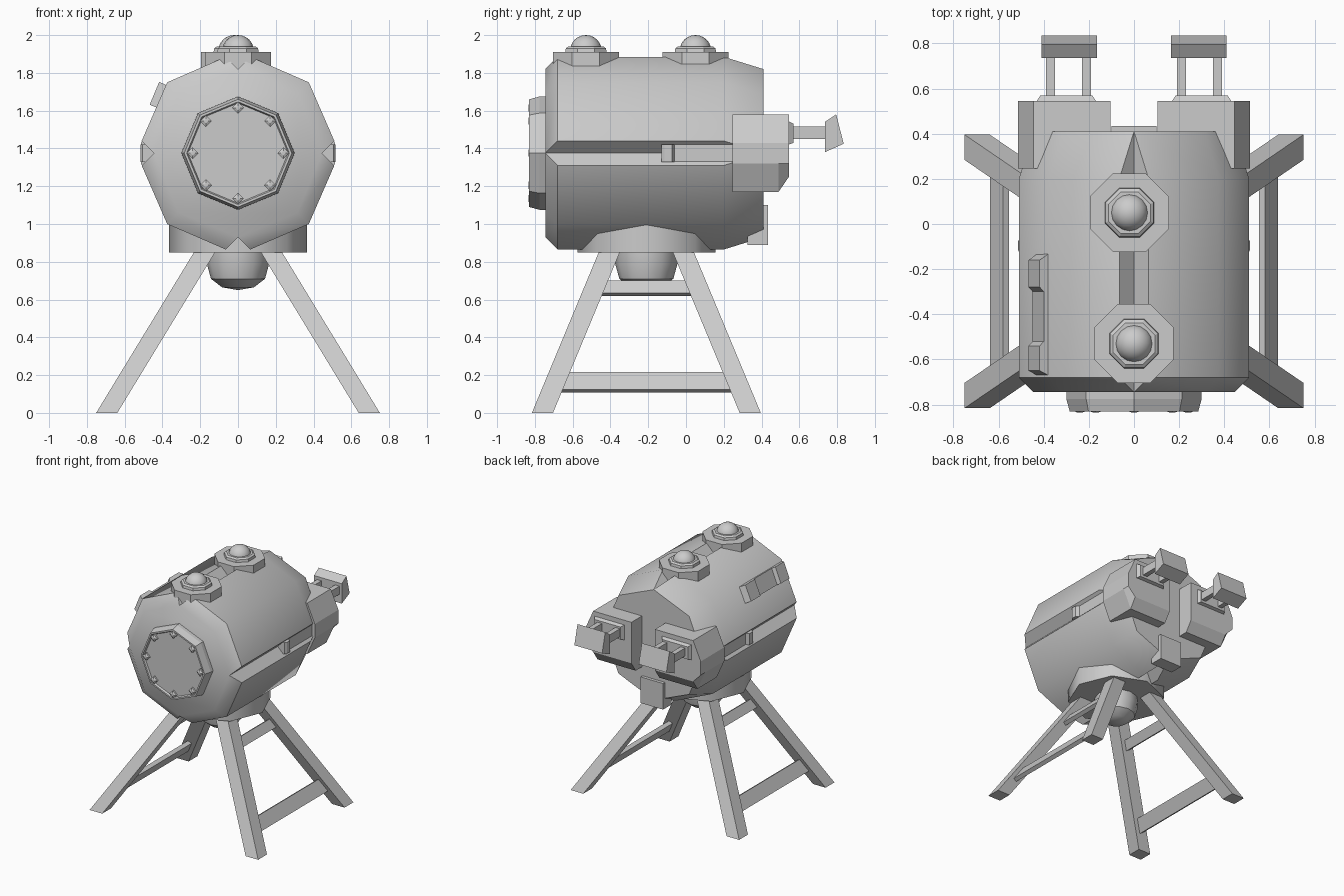
import bpy, bmesh, math
from mathutils import Vector

if "Cube" in bpy.data.objects:
    bpy.data.objects.remove(bpy.data.objects["Cube"])

CZ = 1.375      # barrel axis height
BY = -0.21      # stand centre in y


def loft(name, rings, smooth=None, mirror=""):
    """Skin a list of equal-length 3D rings and cap both ends."""
    bm = bmesh.new()
    vs = [[bm.verts.new(p) for p in r] for r in rings]
    n = len(rings[0])
    for a, b in zip(vs, vs[1:]):
        for i in range(n):
            j = (i + 1) % n
            bm.faces.new((a[i], a[j], b[j], b[i]))
    bm.faces.new(vs[0][::-1])
    bm.faces.new(vs[-1])
    bmesh.ops.remove_doubles(bm, verts=bm.verts, dist=1e-5)
    bmesh.ops.recalc_face_normals(bm, faces=bm.faces)
    me = bpy.data.meshes.new(name)
    bm.to_mesh(me)
    bm.free()
    ob = bpy.data.objects.new(name, me)
    bpy.context.collection.objects.link(ob)
    if smooth:
        me.polygons.foreach_set("use_smooth", [True] * len(me.polygons))
        me.set_sharp_from_angle(angle=math.radians(smooth))
    if mirror:
        m = ob.modifiers.new("Mirror", 'MIRROR')
        m.use_axis = ['X' in mirror, 'Y' in mirror, False]
    return ob


def prism_x(name, yz, x0, x1, **kw):
    return loft(name, [[(x, y, z) for y, z in yz] for x in (x0, x1)], **kw)


def lathe(name, profile, n, centre, axis='Z', phase=0.0, smooth=None):
    """Revolve (radius, height) pairs about a vertical or a y axis."""
    rings = []
    for r, h in profile:
        ring = []
        for i in range(n):
            t = 2 * math.pi * (i + phase) / n
            u, v = r * math.cos(t), r * math.sin(t)
            p = Vector((u, v, h)) if axis == 'Z' else Vector((u, h, v))
            ring.append(p + Vector(centre))
        rings.append(ring)
    return loft(name, rings, smooth)


def quarter_turns(pts):
    out = []
    for c, s in ((1, 0), (0, 1), (-1, 0), (0, -1)):
        out += [(c * x - s * z, s * x + c * z) for x, z in pts]
    return out


# Barrel: octagon with V grooves at the four side corners, grooves closing at both ends
outer = quarter_turns([(0.445, 0), (0.51, 0.065), (0.375, 0.375), (0.065, 0.51)])
k = 0.445 * math.sqrt(0.5)
inner = quarter_turns([(0.445, 0), (0.445, 0), (k, k), (0, 0.445)])
loft("barrel", [[(x, y, z + CZ) for x, z in ring] for ring, y in
                ((inner, -0.745), (outer, -0.68), (outer, 0.2), (inner, 0.41))], smooth=46)

# Front hatch with shallow recessed face and bolts
lathe("front_hatch", [(0.3, -0.72), (0.3, -0.775), (0.285, -0.83), (0.272, -0.83), (0.265, -0.815)],
      8, (0, 0, CZ), 'Y')
for i in range(8):
    t = i * math.pi / 4
    lathe("hatch_bolt", [(0.031, -0.81), (0.031, -0.828), (0.012, -0.835)], 4,
          (0.24 * math.cos(t), 0, CZ + 0.24 * math.sin(t)), 'Y')

# Roof domes on octagonal bases
for x, y in ((-0.02, 0.05), (0, -0.53)):
    lathe("dome_base", [(0.189, 1.78), (0.189, 1.91)], 8, (x, y, 0), phase=0.5)
    lathe("dome_collar", [(0.12, 1.9), (0.115, 1.93), (0.1, 1.94)], 8, (x, y, 0), phase=0.5)
    arc = [(0.083 * math.cos(a * math.pi / 12), 1.92 + 0.08 * math.sin(a * math.pi / 12)) for a in range(7)]
    lathe("dome", arc, 16, (x, y, 0), smooth=40)

# Mount under the barrel
lathe("mount_collar", [(0.365, 0.85), (0.365, 1.05)], 8, (0, BY, 0), smooth=46)
lathe("mount_bulb", [(0.165, 0.86), (0.165, 0.79), (0.143, 0.71), (0.085, 0.665), (0.0, 0.65)],
      12, (0, BY, 0), smooth=35)


# Splayed legs, sheared square bars
def leg_ring(x, y, z):
    h = 0.056
    return [(x + a * h, y + b * h, z) for a, b in ((-1, -1), (1, -1), (1, 1), (-1, 1))]


for s in (-1, 1):
    loft("leg", [leg_ring(0.695, BY + s * 0.55, 0), leg_ring(0.165, BY + s * 0.188, 0.87)], mirror="X")

# Cross bars, tilted with the legs
tilt = math.atan2(0.53, 0.87)
up = Vector((-math.sin(tilt), 0, math.cos(tilt)))
out = Vector((math.cos(tilt), 0, math.sin(tilt)))
for name, z, length in (("lower_cross_bar", 0.162, 0.11), ("upper_cross_bar", 0.66, 0.077)):
    half = 0.55 - 0.362 * z / 0.87
    mid = Vector((0.695 - 0.53 * z / 0.87, 0, z))
    sec = [mid + up * a * length / 2 + out * b * 0.016 for a, b in ((-1, -1), (1, -1), (1, 1), (-1, 1))]
    loft(name, [[p + Vector((0, BY + s * half, 0)) for p in sec] for s in (-1, 1)], mirror="X")

# Grab handle on the upper left facet (profile along y, height off the facet)
n_dir, t_dir = Vector((-0.924, 0, 0.383)), Vector((0.383, 0, 0.924))
prof = [(-0.68, 0.47), (-0.65, 0.53), (-0.54, 0.53), (-0.52, 0.51), (-0.3, 0.51),
        (-0.28, 0.53), (-0.16, 0.53), (-0.12, 0.47)]
loft("side_handle", [[n_dir * h + t_dir * t + Vector((0, y, CZ)) for y, h in prof]
                     for t in (0.058, 0.188)])

# Latches seated in the side grooves
latch = [(0.43, -0.13), (0.505, -0.13), (0.515, -0.115), (0.515, -0.075), (0.49, -0.06),
         (0.49, 0.26), (0.43, 0.26)]
loft("side_latch", [[(x, y, z) for x, y in latch] for z in (1.328, 1.42)], mirror="X")

# Rear blocks, outer side following the barrel, lower edge chamfered to the back
block = [(0.105, 1.58), (0.445, 1.58), (0.513, 1.43), (0.513, 1.32), (0.445, 1.17), (0.105, 1.17)]
back = [(x, max(z, 1.25)) for x, z in block]
loft("rear_block", [[(x, y, z) for x, z in ring] for ring, y in
                    ((block, 0.245), (block, 0.49), (back, 0.545))], mirror="X")


def rect(x0, x1, z0, z1, y):
    return [(x0, y, z0), (x1, y, z0), (x1, y, z1), (x0, y, z1)]


# Socket plate, twin rods and wedge pad on each block
loft("rod_socket", [rect(0.165, 0.435, 1.42, 1.545, 0.54), rect(0.185, 0.415, 1.43, 1.53, 0.57)], mirror="X")
for x in (0.21, 0.37):
    loft("push_rod", [rect(x - 0.02, x + 0.02, 1.45, 1.515, y) for y in (0.56, 0.75)], mirror="X")
prism_x("push_pad", [(0.735, 1.54), (0.795, 1.58), (0.835, 1.425), (0.735, 1.38)], 0.163, 0.41, mirror="X")

# Rear lower catch
prism_x("rear_catch", [(0.325, 0.89), (0.435, 0.89), (0.435, 1.1), (0.39, 1.1), (0.325, 0.95)], -0.1, 0.1)
